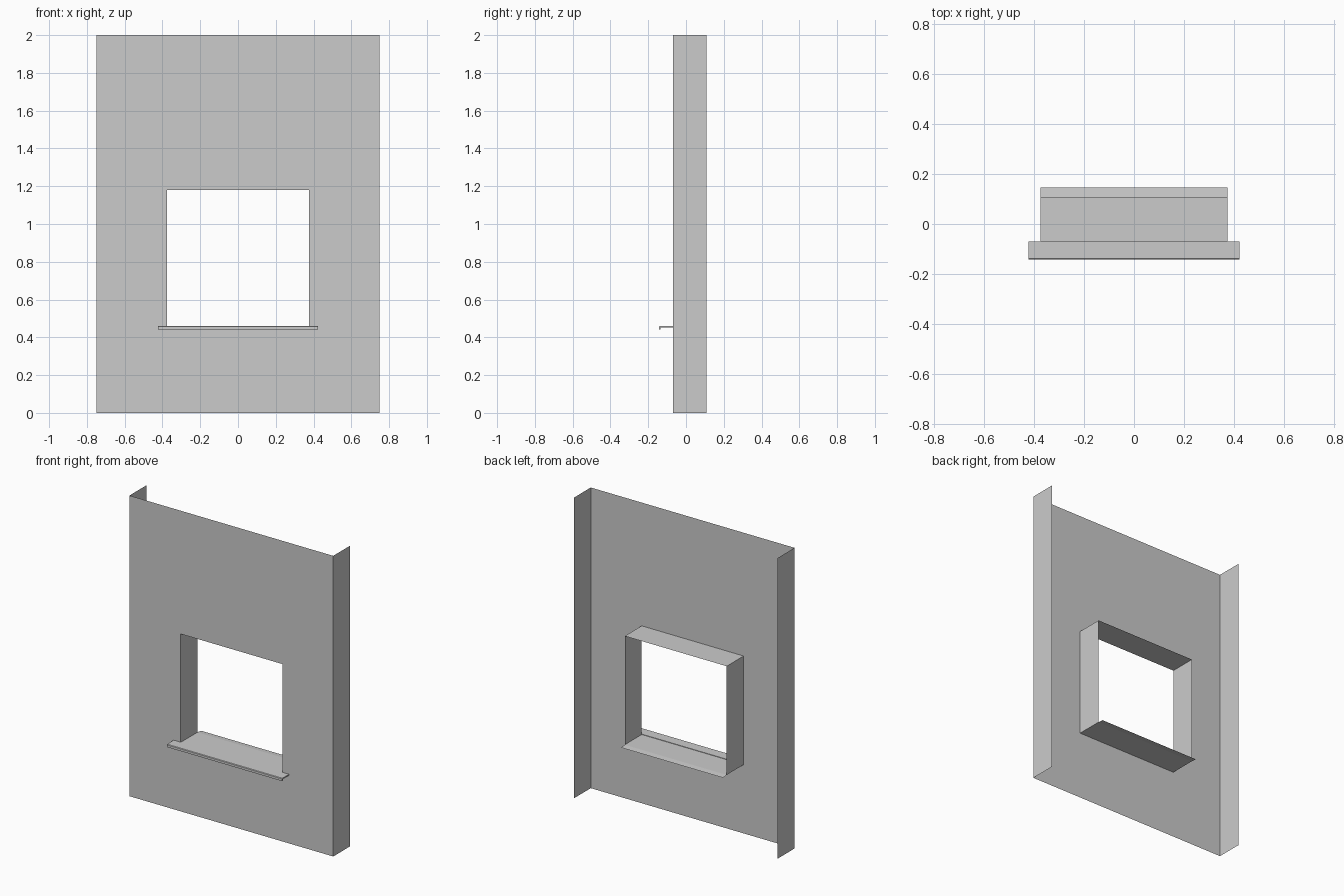
import bpy

if "Cube" in bpy.data.objects:
    bpy.data.objects.remove(bpy.data.objects["Cube"])

W, H = 0.75, 2.0            # panel half width, height
OX, Z0, Z1 = 0.375, 0.457, 1.18   # window opening
YF, YB = -0.07, 0.108       # panel face, back edge of flanges
NOSE, TAIL = -0.143, 0.147  # sill front and back limits


def make(name, verts, faces):
    mesh = bpy.data.meshes.new(name)
    mesh.from_pydata(verts, [], faces)
    mesh.update()
    obj = bpy.data.objects.new(name, mesh)
    bpy.context.collection.objects.link(obj)
    return obj


def rect(x, z0, z1, y):
    return [(-x, y, z0), (x, y, z0), (x, y, z1), (-x, y, z1)]


def bridge(a, b, sides):
    return [(a + i, b + i, b + (i + 1) % 4, a + (i + 1) % 4) for i in sides]


# Thin front panel with a window opening
make("wall_panel", rect(W, 0, H, YF) + rect(OX, Z0, Z1, YF),
     [(i, (i + 1) % 4, 4 + (i + 1) % 4, 4 + i) for i in range(4)])

# Side flanges folded back from the panel
for name, s in (("left_flange", -1), ("right_flange", 1)):
    quad = (0, 1, 2, 3) if s > 0 else (3, 2, 1, 0)
    make(name, [(s * W, YF, 0), (s * W, YB, 0), (s * W, YB, H), (s * W, YF, H)],
         [quad])

# Reveal lining the sides and head of the opening
make("window_reveal", rect(OX, Z0, Z1, YF) + rect(OX, Z0, Z1, YB),
     bridge(0, 4, (1, 2, 3)))

# Inner sill sheet with a slightly drooping back edge
rows = [(YF, Z0), (YB, Z0), (TAIL, Z0 - 0.004)]
make("inner_sill", [(s * OX, y, z) for y, z in rows for s in (-1, 1)],
     [(0, 1, 3, 2), (2, 3, 5, 4)])

# Outer sill: L-shaped profile with a drip lip, swept along x
profile = [(YF, Z0 + 0.003), (NOSE + 0.004, Z0 + 0.003), (NOSE, Z0),
           (NOSE, 0.442), (NOSE + 0.008, 0.442), (NOSE + 0.008, Z0 - 0.005),
           (YF, Z0 - 0.005)]
n = len(profile)
make("outer_sill", [(s * 0.424, y, z) for s in (-1, 1) for y, z in profile],
     [tuple(range(n))[::-1], tuple(range(n, 2 * n))] +
     [(i, (i + 1) % n, n + (i + 1) % n, n + i) for i in range(n)])
